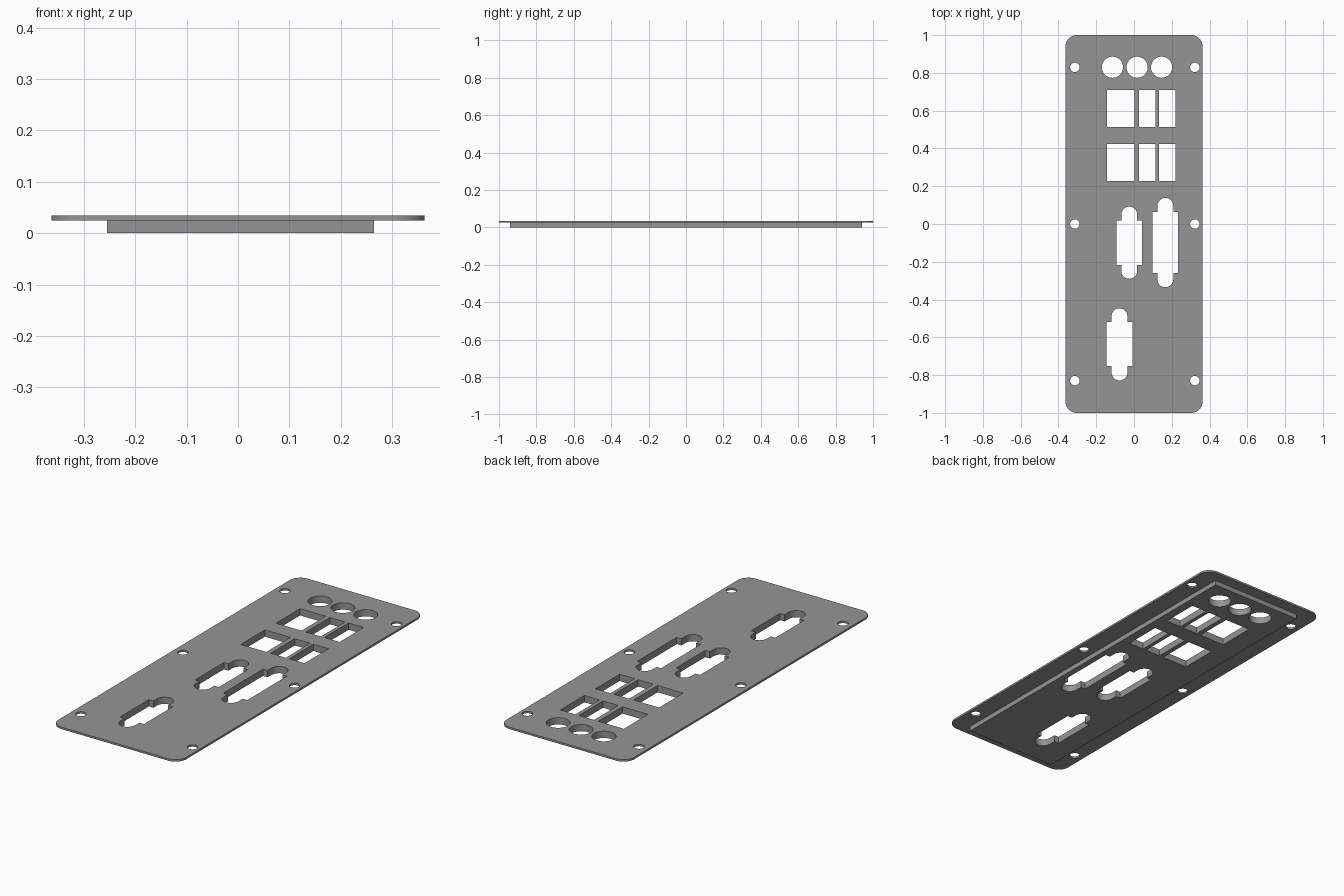
import bpy, bmesh, math

if "Cube" in bpy.data.objects:
    bpy.data.objects.remove(bpy.data.objects["Cube"])

grey = bpy.data.materials.new("plate_grey")
grey.diffuse_color = (0.3, 0.3, 0.3, 1)
grey.use_nodes = True
grey.node_tree.nodes["Principled BSDF"].inputs["Base Color"].default_value = grey.diffuse_color

TOP, STEP = 0.035, 0.025


def arc(cx, cy, r, a0, a1, n):
    """Points on an arc, angles in degrees."""
    return [(cx + r * math.cos(math.radians(a0 + (a1 - a0) * i / n)),
             cy + r * math.sin(math.radians(a0 + (a1 - a0) * i / n))) for i in range(n + 1)]


def rect(x0, x1, y0, y1):
    return [(x0, y0), (x1, y0), (x1, y1), (x0, y1)]


def circle(cx, cy, r):
    return arc(cx, cy, r, 0, 360, 40)[:-1]


def rounded_rect(hx, hy, r):
    return (arc(hx - r, hy - r, r, 0, 90, 12) + arc(r - hx, hy - r, r, 90, 180, 12)
            + arc(r - hx, r - hy, r, 180, 270, 12) + arc(hx - r, r - hy, r, 270, 360, 12))


def connector(cx, w, y0, y1, r, s0, s1):
    """Wide middle from y0 to y1 with a round-ended slot from s0 to s1."""
    return ([(cx + r, y0), (cx + w, y0), (cx + w, y1), (cx + r, y1)]
            + arc(cx, s1 - r, r, 0, 180, 20)
            + [(cx - r, y1), (cx - w, y1), (cx - w, y0), (cx - r, y0)]
            + arc(cx, s0 + r, r, 180, 360, 20))


def prisms(name, outlines, z0, z1):
    """Extrude each closed outline from z0 to z1 into one mesh object."""
    bm = bmesh.new()
    for pts in outlines:
        face = bm.faces.new([bm.verts.new((x, y, z0)) for x, y in pts])
        ext = bmesh.ops.extrude_face_region(bm, geom=[face])
        for v in ext["geom"]:
            if isinstance(v, bmesh.types.BMVert):
                v.co.z = z1
    bmesh.ops.recalc_face_normals(bm, faces=bm.faces[:])
    mesh = bpy.data.meshes.new(name)
    bm.to_mesh(mesh)
    bm.free()
    mesh.materials.append(grey)
    obj = bpy.data.objects.new(name, mesh)
    bpy.context.collection.objects.link(obj)
    return obj


# Thin flange and the raised block beneath it
plate = prisms("panel_plate", [rounded_rect(0.363, 1.0, 0.06)], STEP, TOP)
block = prisms("back_block", [rect(-0.255, 0.265, -0.94, 0.94)], 0, 0.03)

# Screw holes and round jack holes
holes = [circle(x, y, 0.025) for x in (-0.313, 0.322) for y in (-0.829, 0, 0.829)]
holes += [circle(x, 0.83, 0.056) for x in (-0.114, 0.016, 0.146)]

# Two rows of socket windows
for y0, y1 in ((0.513, 0.709), (0.227, 0.423)):
    for x0, x1 in ((-0.143, 0.002), (0.027, 0.113), (0.133, 0.219)):
        holes.append(rect(x0, x1, y0, y1))

# Long connector cut-outs
holes.append(connector(-0.025, 0.068, -0.217, 0.019, 0.042, -0.29, 0.092))
holes.append(connector(0.166, 0.068, -0.259, 0.063, 0.042, -0.335, 0.138))
holes.append(connector(-0.077, 0.068, -0.752, -0.518, 0.042, -0.828, -0.446))
cutter = prisms("hole_cutter", holes, -0.1, 0.1)

# Join block to plate, then cut all openings
bpy.context.view_layer.objects.active = plate
plate.select_set(True)
for helper, op in ((block, 'UNION'), (cutter, 'DIFFERENCE')):
    mod = plate.modifiers.new(helper.name, 'BOOLEAN')
    mod.operation, mod.object, mod.solver = op, helper, 'EXACT'
    bpy.ops.object.modifier_apply(modifier=mod.name)
    bpy.data.objects.remove(helper)

bpy.ops.object.shade_smooth_by_angle(angle=math.radians(30))
